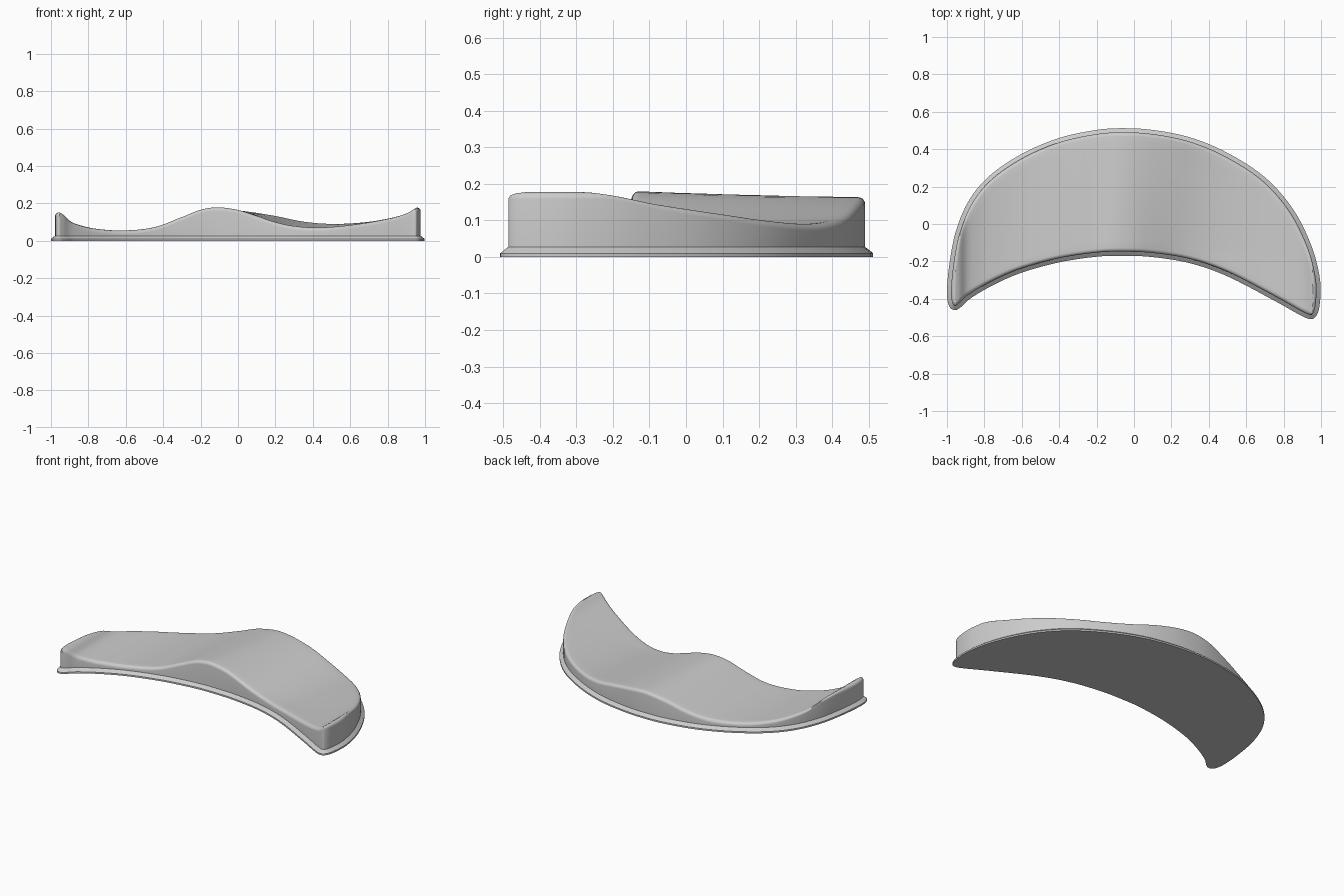
import bpy, bmesh, math
from mathutils import Vector

cube = bpy.data.objects.get("Cube")
if cube:
    bpy.data.objects.remove(cube, do_unlink=True)

HALF = 110      # segments along each long side
LIP = 0.022     # how far the foot flange sticks out
ROUND = 0.02    # rounding of the top edge
ROWS = 16       # subdivisions across the top

# Plan outline: outer side from left-hand tip to right-hand tip, then inner side back
outer = [(-.955, -.46), (-.988, -.44), (-1, -.36), (-.985, -.2), (-.95, -.03), (-.88, .13),
         (-.77, .26), (-.6, .375), (-.4, .46), (-.2, .503), (-.06, .512), (.1, .503),
         (.3, .463), (.5, .38), (.7, .25), (.85, .08), (.95, -.12), (.995, -.3),
         (.993, -.43), (.975, -.49), (.945, -.508)]
inner = [(.89, -.488), (.75, -.41), (.5, -.28), (.3, -.21), (.1, -.177), (-.06, -.17),
         (-.2, -.175), (-.4, -.205), (-.6, -.26), (-.75, -.325), (-.87, -.395), (-.92, -.44)]

# Height of the top along x, at the inner edge and at the outer edge
front_wave = [(-.955, .152), (-.93, .137), (-.9, .106), (-.86, .087), (-.78, .067), (-.63, .055),
              (-.45, .072), (-.3, .127), (-.2, .167), (-.11, .18), (0, .165), (.1, .133),
              (.2, .1), (.3, .079), (.43, .071), (.6, .084), (.8, .117), (.9, .146), (.955, .178)]
back_wave = [(-.955, .152), (-.93, .137), (-.9, .106), (-.86, .09), (-.78, .068), (-.63, .055),
             (-.45, .066), (-.3, .104), (-.2, .139), (-.07, .162), (.02, .16), (.2, .134),
             (.35, .106), (.5, .095), (.65, .1), (.75, .111), (.9, .146), (.955, .178)]


def curve_through(points, steps=24):
    """Closed smooth curve through the points, one list per span."""
    n, spans = len(points), []
    for i in range(n):
        a, b, c, d = (Vector(points[(i + k) % n]) for k in (-1, 0, 1, 2))
        spans.append([b + (c - a) * t / 2 + (2 * a - 5 * b + 4 * c - d) * t * t / 2
                      + (3 * b - a - 3 * c + d) * t ** 3 / 2
                      for t in (s / steps for s in range(steps))])
    return spans


def resample(path, count):
    """Respace a path, with points closer together near its ends."""
    lengths = [0]
    for p, q in zip(path, path[1:]):
        lengths.append(lengths[-1] + (q - p).length)
    result, j = [], 0
    for i in range(count):
        f = i / count
        f = 0.3 * f + 0.7 * (1 - math.cos(math.pi * f)) / 2
        want = f * lengths[-1]
        while lengths[j + 1] < want:
            j += 1
        t = (want - lengths[j]) / (lengths[j + 1] - lengths[j])
        result.append(path[j].lerp(path[j + 1], t))
    return result


def wave(points, x):
    """Smooth height along x."""
    x = min(max(x, points[0][0]), points[-1][0])
    k = next(i for i in range(len(points) - 1) if x <= points[i + 1][0])

    def slope(i):
        p, q = points[max(i - 1, 0)], points[min(i + 1, len(points) - 1)]
        return (q[1] - p[1]) / (q[0] - p[0])
    (x0, z0), (x1, z1) = points[k], points[k + 1]
    w = x1 - x0
    t = (x - x0) / w
    s = t * t * (3 - 2 * t)
    return (z0 + (z1 - z0) * s + w * slope(k) * t * (1 - t) ** 2
            - w * slope(k + 1) * t * t * (1 - t))


def height(p):
    t = min(max((p.y + 0.15) / 0.62, 0), 1)
    return wave(front_wave, p.x) * (1 - t) + wave(back_wave, p.x) * t


# Evenly divided outline and its inward directions
spans = curve_through(outer + inner)
split = len(outer) - 1
first = [p for s in spans[:split] for p in s]
second = [p for s in spans[split:] for p in s]
outline = resample(first + second[:1], HALF) + resample(second + first[:1], HALF)
N = len(outline)
inward = []
for i in range(N):
    d = outline[(i + 1) % N] - outline[i - 1]
    inward.append(Vector((d.y, -d.x)).normalized())

bm = bmesh.new()


def ring(offset, z_of):
    pts = [p + n * offset for p, n in zip(outline, inward)]
    return [bm.verts.new((p.x, p.y, z_of(p))) for p in pts]


def skin(low, high):
    for i in range(N):
        j = (i + 1) % N
        bm.faces.new((low[i], low[j], high[j], high[i]))


def cap(loop, rows, z_of):
    """Fill a ring with strips running between its two long sides."""
    previous = [loop[0]] * (rows + 1)
    for i in range(1, HALF + 1):
        a, b = loop[i], loop[(N - i) % N]
        if a is b:
            line = [a] * (rows + 1)
        else:
            line = [a]
            for r in range(1, rows):
                p = a.co.lerp(b.co, r / rows)
                line.append(bm.verts.new((p.x, p.y, z_of(p))))
            line.append(b)
        for r in range(rows):
            corners = [previous[r], line[r], line[r + 1], previous[r + 1]]
            bm.faces.new(list(dict.fromkeys(corners)))
        previous = line


# Foot flange, wall, rounded top edge
rings = [ring(0, lambda p: 0), ring(0, lambda p: 0.01),
         ring(LIP * 0.8, lambda p: 0.024), ring(LIP, lambda p: 0.027)]
for k in range(7):
    a = k / 6 * math.pi / 2
    drop = ROUND * (1 - math.sin(a))
    rings.append(ring(LIP + ROUND * (1 - math.cos(a)), lambda p: height(p) - drop))
for low, high in zip(rings, rings[1:]):
    skin(low, high)

# Wavy top and flat underside
cap(rings[-1], ROWS, height)
cap(rings[0], 1, lambda p: 0)
bmesh.ops.recalc_face_normals(bm, faces=bm.faces)

mesh = bpy.data.meshes.new("crescent_shell")
bm.to_mesh(mesh)
bm.free()
shell = bpy.data.objects.new("crescent_shell", mesh)
bpy.context.collection.objects.link(shell)

# Single plain grey
grey = bpy.data.materials.new("plain_grey")
grey.use_nodes = True
colour = (0.6, 0.6, 0.6, 1)
grey.diffuse_color = colour
grey.node_tree.nodes["Principled BSDF"].inputs["Base Color"].default_value = colour
mesh.materials.append(grey)

bpy.ops.object.select_all(action='DESELECT')
shell.select_set(True)
bpy.context.view_layer.objects.active = shell
bpy.ops.object.shade_smooth_by_angle(angle=math.radians(30))
